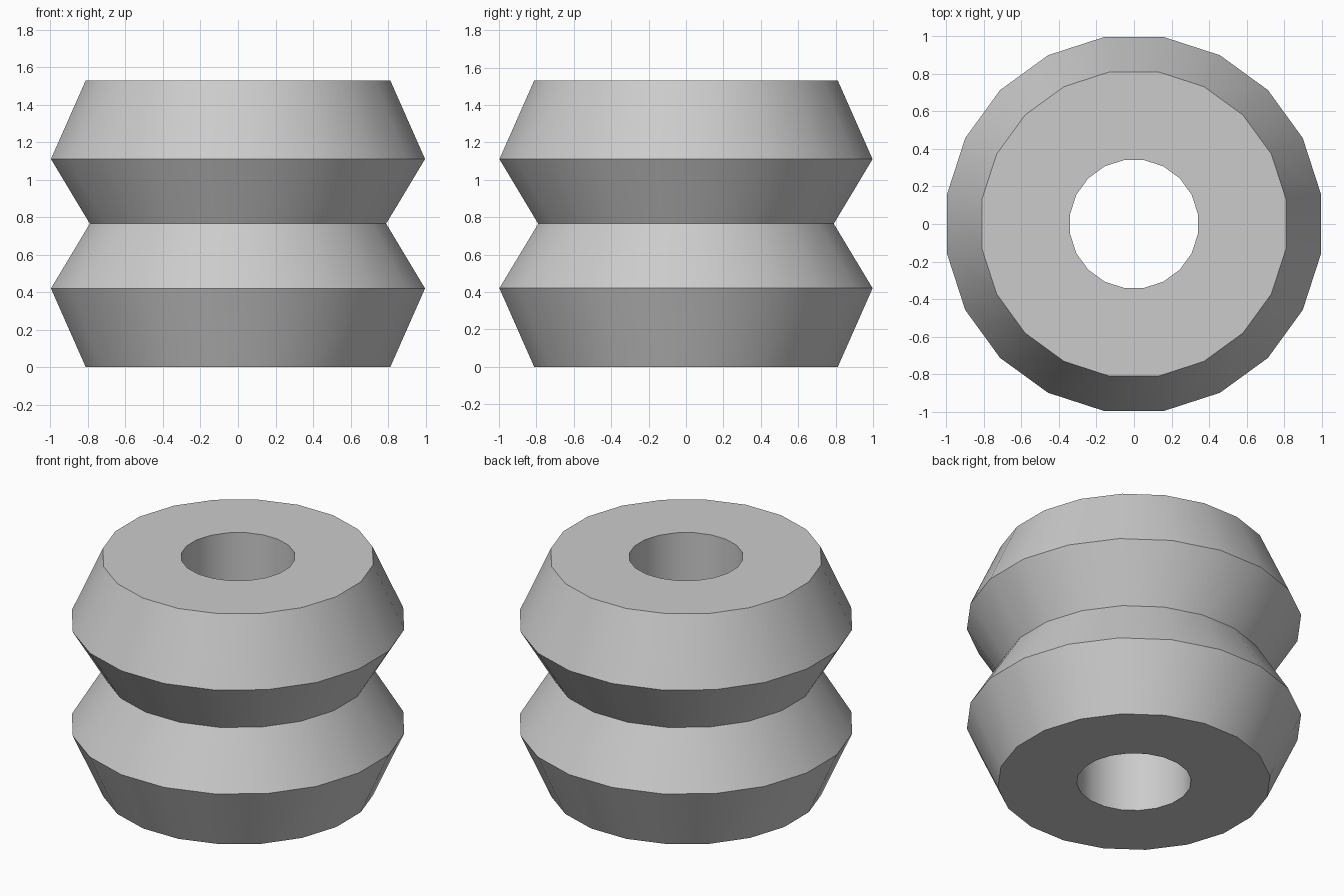
import bpy
import bmesh
from math import cos, sin, pi

cube = bpy.data.objects.get("Cube")
if cube:
    bpy.data.objects.remove(cube, do_unlink=True)

SIDES = 20

# Plain grey material
grey = bpy.data.materials.new("light_grey")
grey.use_nodes = True
colour = (0.6, 0.6, 0.6, 1)
grey.diffuse_color = colour
grey.node_tree.nodes["Principled BSDF"].inputs["Base Color"].default_value = colour

# Closed half profile (radius, height): bore, lower flange, waist, upper flange
profile = [(0.345, 0), (0.822, 0), (1.01, 0.42), (0.80, 0.765),
           (1.01, 1.11), (0.822, 1.53), (0.345, 1.53)]

# Turn the profile round the z axis, with flats facing the four sides
bm = bmesh.new()
angles = [2 * pi * (i + 0.5) / SIDES for i in range(SIDES)]
rings = [[bm.verts.new((r * cos(a), r * sin(a), z)) for a in angles]
         for r, z in profile]
for k, lower in enumerate(rings):
    upper = rings[(k + 1) % len(rings)]
    for i in range(SIDES):
        j = (i + 1) % SIDES
        bm.faces.new((lower[i], lower[j], upper[j], upper[i]))
bmesh.ops.recalc_face_normals(bm, faces=bm.faces)

mesh = bpy.data.meshes.new("grooved_roller")
bm.to_mesh(mesh)
bm.free()
mesh.materials.append(grey)
roller = bpy.data.objects.new("grooved_roller", mesh)
bpy.context.collection.objects.link(roller)

# Smooth round the axis, sharp at the profile corners
bpy.ops.object.select_all(action="DESELECT")
roller.select_set(True)
bpy.context.view_layer.objects.active = roller
bpy.ops.object.shade_smooth_by_angle(angle=pi / 6)
